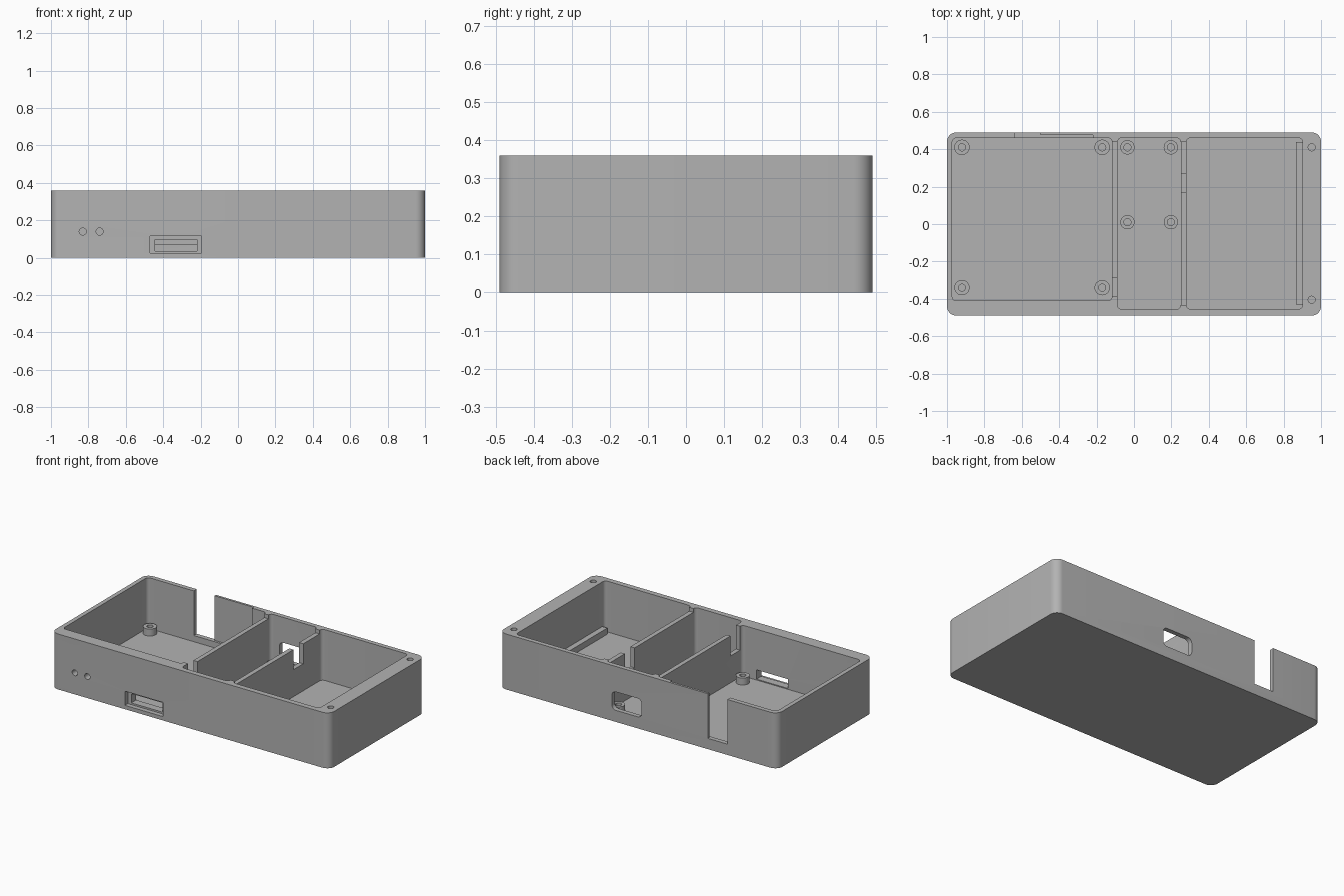
import bpy, bmesh, math

if "Cube" in bpy.data.objects:
    bpy.data.objects.remove(bpy.data.objects["Cube"])

grey = bpy.data.materials.new("plain_grey")
grey.diffuse_color = (0.45, 0.45, 0.45, 1)
grey.use_nodes = True
grey.node_tree.nodes["Principled BSDF"].inputs["Base Color"].default_value = grey.diffuse_color


def finish(name, bm):
    bmesh.ops.recalc_face_normals(bm, faces=bm.faces[:])
    me = bpy.data.meshes.new(name)
    bm.to_mesh(me)
    bm.free()
    me.materials.append(grey)
    ob = bpy.data.objects.new(name, me)
    bpy.context.collection.objects.link(ob)
    return ob


def block(name, x0, x1, y0, y1, z0, z1, r=0, axis=2, seg=8):
    """Box whose edges along one axis are rounded with radius r."""
    bm = bmesh.new()
    bmesh.ops.create_cube(bm, size=1)
    for v in bm.verts:
        v.co.x = x1 if v.co.x > 0 else x0
        v.co.y = y1 if v.co.y > 0 else y0
        v.co.z = z1 if v.co.z > 0 else z0
    if r:
        edges = [e for e in bm.edges
                 if abs((e.verts[0].co - e.verts[1].co).normalized()[axis]) > 0.9]
        bmesh.ops.bevel(bm, geom=edges, offset=r, segments=seg,
                        profile=0.5, affect='EDGES')
    return finish(name, bm)


def cylinder(name, x, y, z0, z1, r):
    bm = bmesh.new()
    bmesh.ops.create_cone(bm, cap_ends=True, segments=32, radius1=r, radius2=r,
                          depth=z1 - z0)
    bmesh.ops.translate(bm, verts=bm.verts, vec=(x, y, (z0 + z1) / 2))
    return finish(name, bm)


def cut(ob, cutter):
    mod = ob.modifiers.new("cut", 'BOOLEAN')
    mod.operation = 'DIFFERENCE'
    mod.solver = 'EXACT'
    mod.object = cutter
    bpy.context.view_layer.objects.active = ob
    bpy.ops.object.modifier_apply(modifier=mod.name)
    bpy.data.objects.remove(cutter)


def smooth(ob):
    bpy.ops.object.select_all(action='DESELECT')
    ob.select_set(True)
    bpy.context.view_layer.objects.active = ob
    bpy.ops.object.shade_smooth_by_angle(angle=math.radians(30))


H, FLOOR, OVER = 0.36, 0.03, 0.5
case = block("case", -1, 1, -0.49, 0.49, 0, H, 0.05)

# Three compartments
for x0, x1, y0, r in ((-0.972, -0.117, -0.41, 0.022),
                      (-0.088, 0.25, -0.455, 0.022),
                      (0.28, 0.902, -0.455, 0.022)):
    cut(case, block("cutter", x0, x1, y0, 0.46, FLOOR, OVER, r))

# Lowered divider tops and their cable notches
for x0, x1, y0, n0, n1 in ((-0.117, -0.088, -0.388, -0.388, -0.29),
                           (0.25, 0.28, -0.433, 0.17, 0.27)):
    cut(case, block("cutter", x0 - 0.01, x1 + 0.01, y0, 0.438, 0.335, OVER))
    cut(case, block("cutter", x0 - 0.01, x1 + 0.01, n0, n1, 0.205, OVER))

# Back wall: open slot, thinned inner wall, rounded port
cut(case, block("cutter", -0.64, -0.5, 0.44, 0.6, 0.07, OVER))
cut(case, block("cutter", -0.51, -0.22, 0.44, 0.475, 0.07, OVER))
cut(case, block("cutter", -0.025, 0.19, 0.44, 0.6, 0.075, 0.195, 0.03, axis=1))

# Front wall: recessed connector opening and two indicator holes
cut(case, block("cutter", -0.47, -0.195, -0.6, -0.46, 0.025, 0.117))
cut(case, block("cutter", -0.445, -0.22, -0.6, -0.39, 0.036, 0.096))
for x in (-0.83, -0.74):
    cut(case, block("cutter", x - 0.019, x + 0.019, -0.6, -0.39,
                    0.121, 0.159, 0.0189, axis=1))

# Lid screw holes
for y in (0.41, -0.405):
    cut(case, cylinder("cutter", 0.95, y, 0.16, OVER, 0.019))
smooth(case)

# Retaining bar on the floor of the right compartment
block("retaining_bar", 0.866, 0.902, -0.43, 0.438, FLOOR - 0.005, 0.07)

# Hollow mounting posts
posts = [(x, y, 0.041) for x in (-0.92, -0.17) for y in (0.41, -0.34)]
posts += [(x, y, 0.038) for x in (-0.035, 0.197) for y in (0.41, 0.01)]
for x, y, r in posts:
    post = cylinder("mounting_post", x, y, FLOOR - 0.005, 0.075, r)
    cut(post, cylinder("cutter", x, y, 0, 0.2, 0.019))
    smooth(post)
